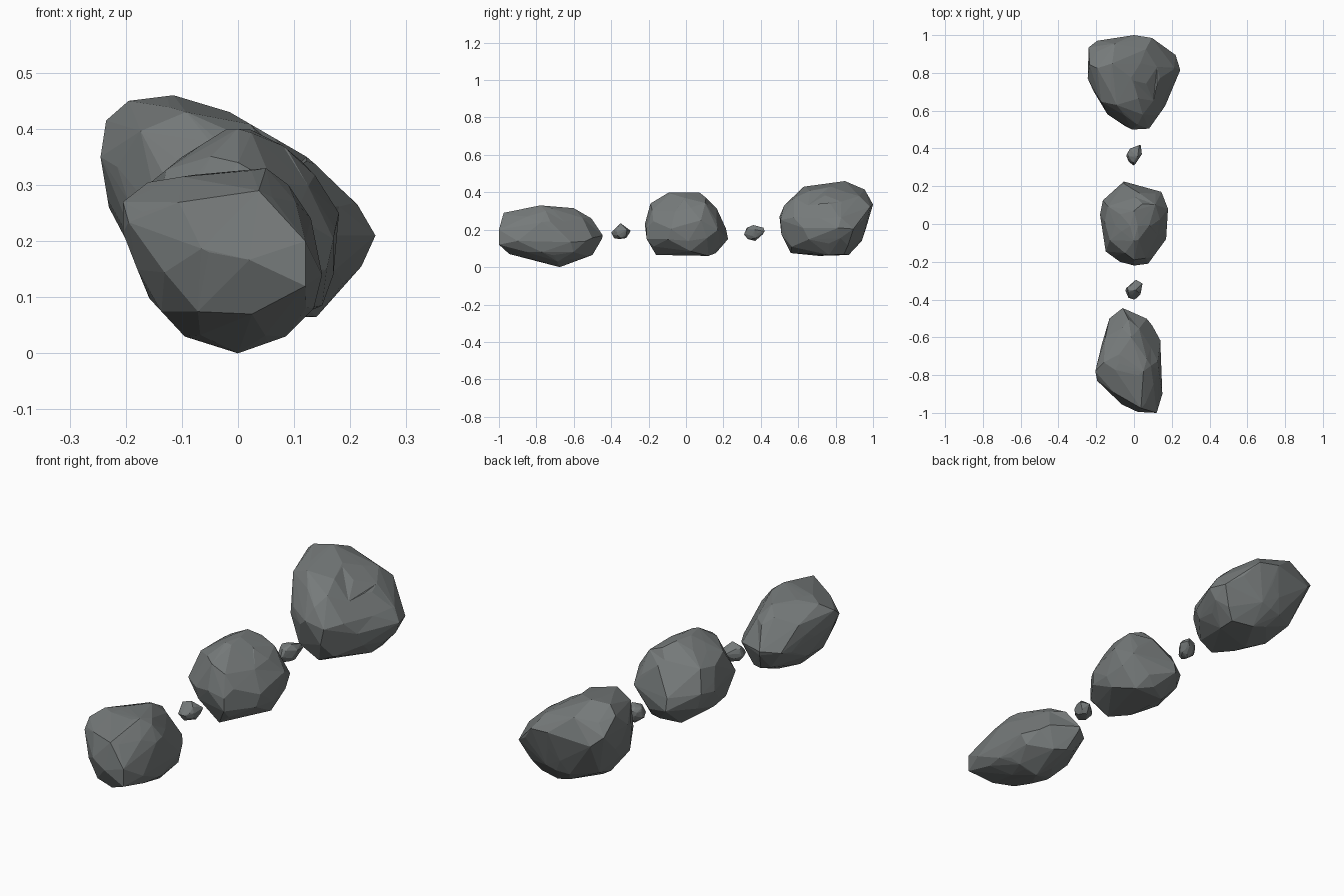
import bpy, bmesh, random
from mathutils import Vector

if "Cube" in bpy.data.objects:
    bpy.data.objects.remove(bpy.data.objects["Cube"])

random.seed(4)


def chord(poly, axis, value):
    """Span of the outline across the line where coordinate `axis` equals value."""
    hits = []
    for a, b in zip(poly, poly[1:] + poly[:1]):
        lo, hi = min(a[axis], b[axis]), max(a[axis], b[axis])
        if hi - lo > 1e-6 and lo <= value <= hi:
            t = (value - a[axis]) / (b[axis] - a[axis])
            hits.append(a[1 - axis] + t * (b[1 - axis] - a[1 - axis]))
    return (min(hits), max(hits)) if hits else None


def reach(poly, cx, cy, dx, dy):
    """Distance factor from the centre to the outline along a direction."""
    best = 1e3
    for a, b in zip(poly, poly[1:] + poly[:1]):
        ex, ey = b[0] - a[0], b[1] - a[1]
        den = dx * ey - dy * ex
        if abs(den) < 1e-9:
            continue
        px, py = a[0] - cx, a[1] - cy
        t = (px * ey - py * ex) / den
        s = (px * dy - py * dx) / den
        if t > 0 and -1e-6 <= s <= 1 + 1e-6:
            best = min(best, t)
    return best


def rock(name, front, side, top, cuts=(), full=(.99, 1.06)):
    """Faceted stone fitted to its front (x,z), side (y,z) and top (x,y) outlines."""
    views = [(front, 0, 2), (side, 1, 2), (top, 0, 1)]

    def mid(p, i):
        v = [q[i] for q in p]
        return (min(v) + max(v)) / 2
    c = Vector((mid(top, 0), mid(top, 1), mid(side, 1)))
    points = []
    # rim points: each outline point placed at the depth the other views allow
    for poly, i, j in views:
        k = 3 - i - j
        for p in poly:
            spans = []
            for other, a, b in views:
                if k in (a, b):
                    known = a if b == k else b
                    span = chord(other, 0 if known == a else 1, p[0] if known == i else p[1])
                    if span:
                        spans.append(span)
            lo = max(s[0] for s in spans) if spans else c[k]
            hi = min(s[1] for s in spans) if spans else c[k]
            q = Vector((0, 0, 0))
            q[i], q[j], q[k] = p[0], p[1], (lo + hi) / 2
            points.append(q)
    # body points between the rims, kept inside all outlines
    bm = bmesh.new()
    bmesh.ops.create_icosphere(bm, subdivisions=2, radius=1)
    dirs = [v.co.copy() for v in bm.verts]
    bm.clear()
    for d in dirs:
        d = (d + Vector([random.uniform(-.12, .12) for _ in range(3)])).normalized()
        r = [reach(p, c[i], c[j], d[i], d[j]) for p, i, j in views]
        blend = (sum(x ** -2 for x in r) / 2) ** -.5
        points.append(c + d * min(blend * random.uniform(*full), min(r)))
    for p in points:
        bm.verts.new(p)
    bmesh.ops.remove_doubles(bm, verts=bm.verts[:], dist=.008)
    bmesh.ops.convex_hull(bm, input=bm.verts[:])
    loose = [v for v in bm.verts if not v.link_faces]
    bmesh.ops.delete(bm, geom=loose, context='VERTS')
    # chipped corners: push everything beyond a sloping plane back onto it
    for normal, depth in cuts:
        n = Vector(normal).normalized()
        limit = max(n.dot(v.co) for v in bm.verts) - depth
        for v in bm.verts:
            v.co -= n * max(0, n.dot(v.co) - limit)
    bmesh.ops.recalc_face_normals(bm, faces=bm.faces[:])
    me = bpy.data.meshes.new(name)
    bm.to_mesh(me)
    bm.free()
    ob = bpy.data.objects.new(name, me)
    bpy.context.collection.objects.link(ob)
    me.materials.append(stone)


stone = bpy.data.materials.new("stone_grey")
stone.diffuse_color = (.18, .195, .195, 1)
stone.use_nodes = True
stone.node_tree.nodes["Principled BSDF"].inputs["Base Color"].default_value = stone.diffuse_color

# front boulder: long and low
rock("front_boulder",
     [(.15, .14), (.13, .24), (.09, .3), (.05, .33), (-.08, .318), (-.16, .305), (-.205, .27),
      (-.205, .215), (-.16, .1), (-.095, .03), (0, 0), (.085, .03), (.135, .08)],
     [(-1, .2), (-.975, .29), (-.78, .33), (-.6, .315), (-.505, .26), (-.45, .15),
      (-.5, .065), (-.675, 0), (-.78, .03), (-.945, .07), (-1, .12)],
     [(-.06, -.445), (.07, -.5), (.15, -.61), (.15, -.9), (.12, -1), (.02, -.995),
      (-.065, -.955), (-.195, -.83), (-.205, -.78), (-.17, -.635), (-.13, -.5)],
     cuts=[((.77, .39, .48), .035)])

# middle boulder: round
rock("middle_boulder",
     [(.18, .25), (.14, .32), (.08, .37), (.02, .4), (-.02, .4), (-.1, .35), (-.155, .305),
      (-.18, .21), (-.14, .11), (-.06, .06), (.09, .06), (.15, .085), (.17, .14)],
     [(-.09, .4), (.07, .4), (.16, .35), (.19, .24), (.225, .15), (.16, .075),
      (.12, .06), (-.16, .065), (-.21, .15), (-.22, .23), (-.19, .34)],
     [(-.06, .23), (.145, .17), (.18, .08), (.17, -.08), (.075, -.21), (-.075, -.2),
      (-.15, -.145), (-.18, .05), (-.165, .125)],
     cuts=[((.74, -.25, .6), .025), ((-.3, .76, .57), .025)])

# back boulder: largest, leaning to the left
rock("back_boulder",
     [(-.245, .35), (-.235, .415), (-.195, .45), (-.115, .46), (-.015, .43), (.14, .34),
      (.21, .27), (.245, .21), (.22, .155), (.16, .1), (.14, .065), (-.05, .06),
      (-.14, .1), (-.18, .165), (-.23, .26)],
     [(.5, .27), (.51, .175), (.56, .075), (.71, .06), (.87, .065), (.94, .14), (.96, .2),
      (1, .335), (.955, .415), (.85, .46), (.63, .43), (.525, .33)],
     [(0, 1), (.095, .985), (.22, .895), (.245, .815), (.165, .625), (.08, .505),
      (-.05, .52), (-.14, .58), (-.215, .705), (-.245, .77), (-.24, .935), (-.195, .97)],
     cuts=[((.74, -.25, .6), .03)], full=(1, 1.09))

# small pebbles in the gaps
rock("front_pebble",
     [(.045, .2), (.01, .235), (-.035, .22), (-.045, .18), (-.02, .15), (.03, .155)],
     [(-.4, .185), (-.35, .235), (-.305, .19), (-.32, .155), (-.385, .155)],
     [(.01, -.295), (.045, -.315), (.035, -.37), (.01, -.395), (-.03, -.39), (-.042, -.34)])
rock("back_pebble",
     [(.042, .2), (.02, .225), (-.03, .215), (-.04, .17), (0, .14), (.03, .155)],
     [(.31, .175), (.325, .21), (.36, .225), (.415, .21), (.41, .175), (.37, .14), (.33, .15)],
     [(.035, .42), (.042, .37), (.005, .315), (-.03, .33), (-.038, .37), (-.02, .4)])
